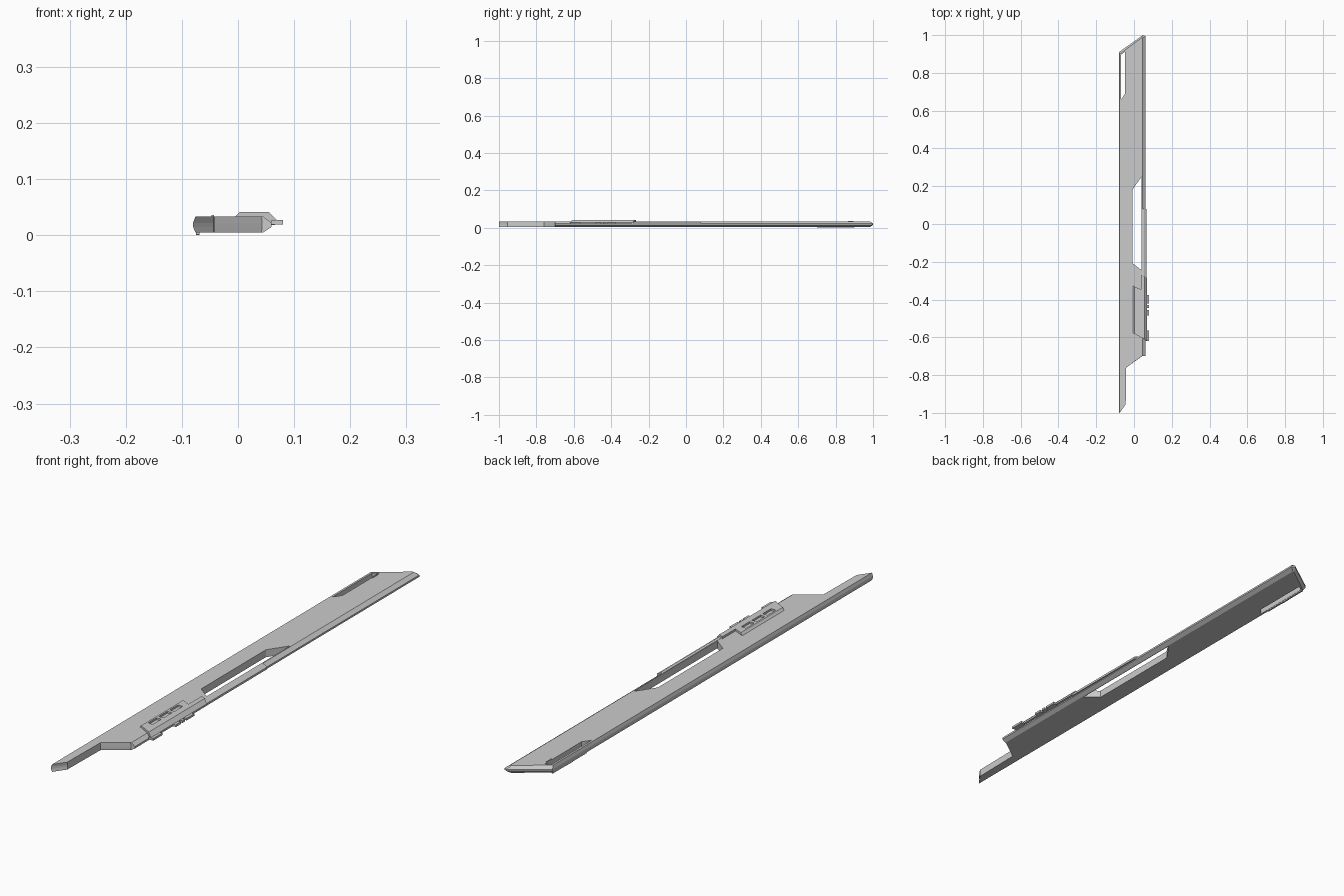
import bpy, bmesh

if "Cube" in bpy.data.objects:
    bpy.data.objects.remove(bpy.data.objects["Cube"])

Z0, Z1 = 0.005, 0.033


def loft(name, rings):
    """Closed solid through matching rings of 3D points."""
    bm = bmesh.new()
    vs = [[bm.verts.new(p) for p in r] for r in rings]
    n = len(rings[0])
    for a, b in zip(vs, vs[1:]):
        for i in range(n):
            j = (i + 1) % n
            bm.faces.new((a[i], a[j], b[j], b[i]))
    bm.faces.new(vs[0][::-1])
    bm.faces.new(vs[-1])
    bmesh.ops.recalc_face_normals(bm, faces=bm.faces)
    me = bpy.data.meshes.new(name)
    bm.to_mesh(me)
    bm.free()
    ob = bpy.data.objects.new(name, me)
    bpy.context.collection.objects.link(ob)
    return ob


def plate(name, pts, z0, z1):
    return loft(name, [[(x, y, z) for x, y in pts] for z in (z0, z1)])


def box(name, x0, x1, y0, y1, z0, z1):
    return plate(name, [(x0, y0), (x1, y0), (x1, y1), (x0, y1)], z0, z1)


def rail(name, prof, y0, y1, slope0=0.0, slope1=0.0):
    """XZ profile run along y; ends slanted by slope * x."""
    return loft(name, [[(x, y + s * x, z) for x, z in prof]
                       for y, s in ((y0, slope0), (y1, slope1))])


def cut(ob, cutter):
    cutter.hide_render = True
    m = ob.modifiers.new("cut", 'BOOLEAN')
    m.operation, m.solver, m.object = 'DIFFERENCE', 'EXACT', cutter
    bpy.context.view_layer.objects.active = ob
    bpy.ops.object.modifier_apply(modifier=m.name)
    bpy.data.objects.remove(cutter)


# Main blade with chamfered edge, back end and front tang
outer = [(-.08, -1), (-.044, -.955), (-.041, -.76), (.043, -.70),
         (.06, -.70), (.06, .995), (.047, 1.0), (-.08, .91)]
inner = [(-.076, -1), (-.044, -.955), (-.041, -.76), (.042, -.70),
         (.045, -.70), (.045, .985), (.04, .985), (-.076, .90)]
body = loft("blade_body", [[(x, y, z) for x, y in o] for o, z in
                           ((inner, Z0), (outer, .015), (outer, .022), (inner, Z1))])

# Through slots
cut(body, plate("slot_cutter", [(-.009, -.207), (.041, -.245), (.041, .253), (-.009, .18)], -.1, .1))
cut(body, plate("slot_cutter", [(-.068, .66), (-.047, .69), (-.047, .912), (-.068, .897)], -.1, .1))

# Raised mechanism plate with three pockets
plate_top = rail("mechanism_plate", [(-.005, .03), (-.005, .033), (.003, .041), (.037, .041), (.037, .03)],
                 -.58, -.33, -.55, -.45)
for i in range(3):
    y = -.55 + i * .064
    cut(plate_top, box("pocket_cutter", .01, .03, y, y + .05, .034, .1))

# Side housing beside the plate
rail("side_housing", [(.036, .03), (.036, .041), (.055, .041), (.069, .027), (.069, .02), (.055, .02)],
     -.58, -.25, -.55, -.5)

# Long cover strip along the edge of the large slot
rail("edge_strip", [(.042, .028), (.042, .034), (.052, .034), (.066, .026), (.066, .018), (.05, .018)],
     -.29, .08)

# Catches on the outer side
for y0, y1 in ((-.62, -.565), (-.485, -.455), (-.445, -.43), (-.42, -.375)):
    box("side_catch", .06, .08, y0, y1, .019, .027)

# Lip under the rear slot and its small top stud
box("rear_slot_lip", -.075, -.069, .70, .90, .001, .007)
box("rear_slot_stud", -.047, -.043, .865, .895, .03, .036)
box("rear_slot_foot", -.075, -.069, .78, .82, 0, .003)
